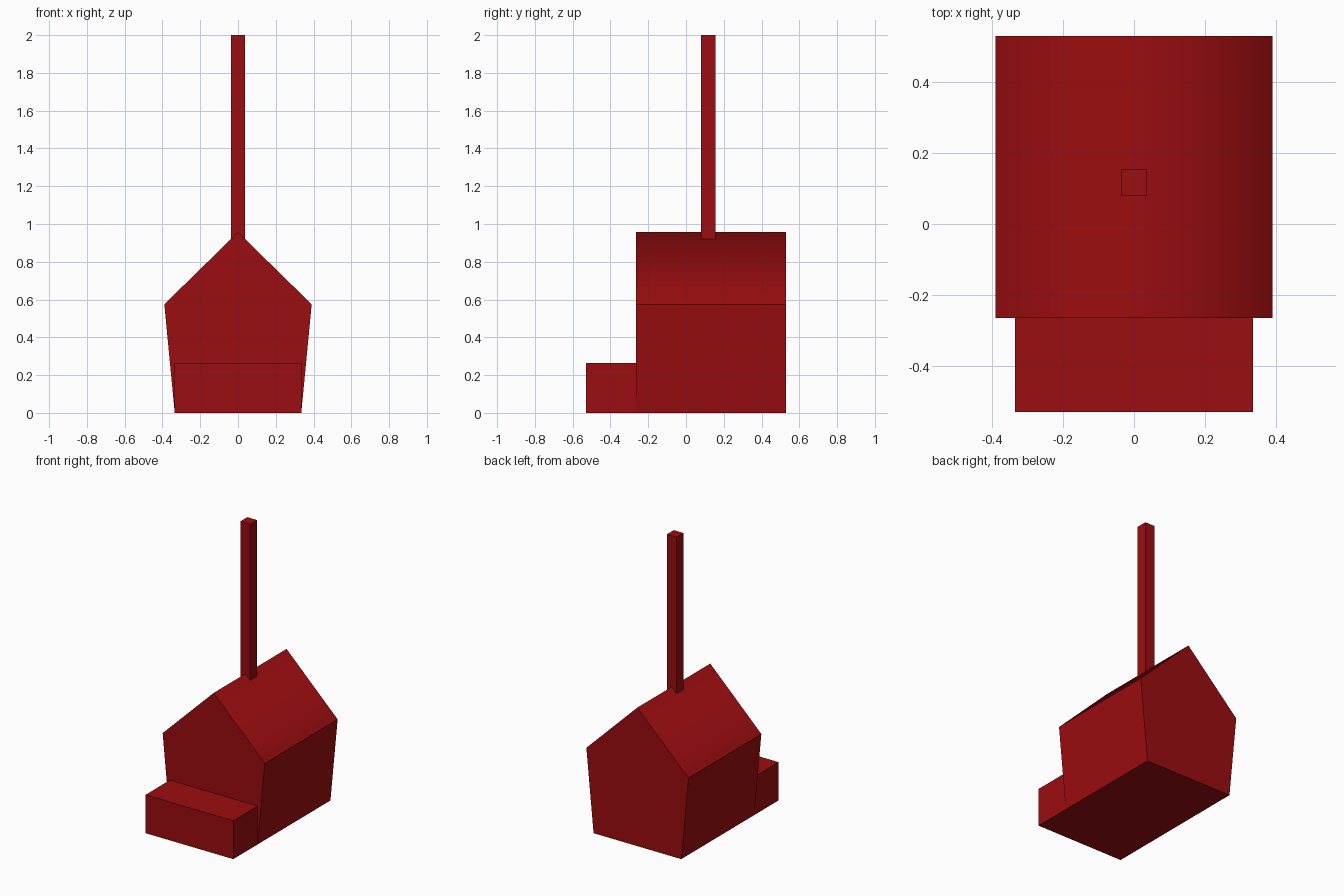
import bpy
import bmesh

cube = bpy.data.objects.get("Cube")
if cube:
    bpy.data.objects.remove(cube, do_unlink=True)

# Single deep red paint
red = bpy.data.materials.new("deep_red")
red.use_nodes = True
colour = (0.33, 0.004, 0.005, 1)
red.diffuse_color = colour
red.node_tree.nodes["Principled BSDF"].inputs["Base Color"].default_value = colour


def extrude_profile(name, profile, y0, y1):
    """Solid made by sweeping an (x, z) outline from y0 to y1."""
    bm = bmesh.new()
    face = bm.faces.new([bm.verts.new((x, y0, z)) for x, z in profile])
    swept = bmesh.ops.extrude_face_region(bm, geom=[face], use_keep_orig=True)["geom"]
    verts = [g for g in swept if isinstance(g, bmesh.types.BMVert)]
    bmesh.ops.translate(bm, verts=verts, vec=(0, y1 - y0, 0))
    bmesh.ops.recalc_face_normals(bm, faces=bm.faces)
    # Only the roof slopes are shaded smooth, blending over the ridge
    for f in bm.faces:
        f.smooth = 0.3 < f.normal.z < 0.9
    for e in bm.edges:
        e.smooth = all(f.smooth for f in e.link_faces)
    mesh = bpy.data.meshes.new(name)
    bm.to_mesh(mesh)
    bm.free()
    mesh.materials.append(red)
    obj = bpy.data.objects.new(name, mesh)
    bpy.context.collection.objects.link(obj)
    return obj


def box(name, half_width, y0, y1, z0, z1):
    w = half_width
    return extrude_profile(name, [(-w, z0), (w, z0), (w, z1), (-w, z1)], y0, y1)


# House body: walls flare out to the eaves, then a gable roof
extrude_profile("house_body",
                [(-0.335, 0), (0.335, 0), (0.39, 0.575), (0, 0.957), (-0.39, 0.575)],
                -0.265, 0.53)

# Low step in front
box("front_step", 0.335, -0.53, -0.265, 0, 0.265)

# Tall pole rising from the ridge
box("roof_pole", 0.037, 0.08, 0.155, 0.92, 2)
